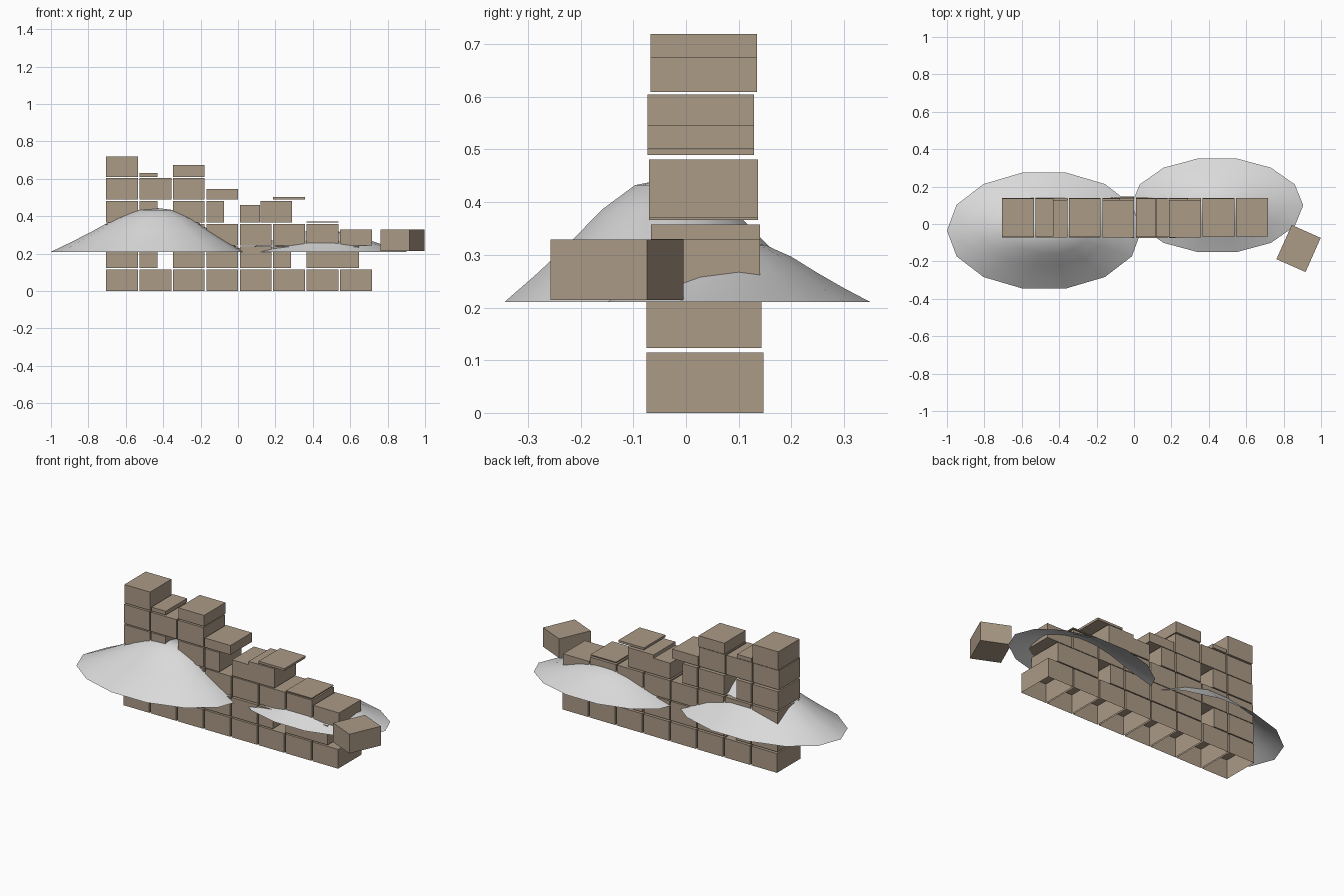
import bpy, bmesh
from math import cos, sin, pi, radians
from mathutils import Matrix, Vector

cube = bpy.data.objects.get("Cube")
if cube:
    bpy.data.objects.remove(cube)


def material(name, rgb):
    m = bpy.data.materials.new(name)
    m.use_nodes = True
    m.diffuse_color = (*rgb, 1)
    m.node_tree.nodes["Principled BSDF"].inputs["Base Color"].default_value = (*rgb, 1)
    return m


stone = material("tan stone", (0.41, 0.325, 0.24))
snow = material("pale snow", (0.70, 0.70, 0.70))


def add_object(name, bm, mat):
    bmesh.ops.recalc_face_normals(bm, faces=bm.faces)
    mesh = bpy.data.meshes.new(name)
    bm.to_mesh(mesh)
    bm.free()
    mesh.materials.append(mat)
    ob = bpy.data.objects.new(name, mesh)
    bpy.context.collection.objects.link(ob)
    return ob


def brick(name, center, size, turn=0, open_bottom=False):
    bm = bmesh.new()
    bmesh.ops.create_cube(bm, size=1, matrix=Matrix.Diagonal((*size, 1)))
    if open_bottom:
        base = [f for f in bm.faces if f.calc_center_median().z < -size[2] * 0.4]
        bmesh.ops.delete(bm, geom=base, context='FACES_ONLY')
    ob = add_object(name, bm, stone)
    ob.location = center
    ob.rotation_euler.z = radians(turn)


def mound(name, center, radii, height, shift):
    # Rings from the rim up to the summit, leaning toward the shift
    profile = [(1, 0), (0.8, 0.23), (0.6, 0.48), (0.4, 0.75), (0.2, 0.945)]
    bm = bmesh.new()
    cx, cy, cz = center
    rings = []
    for t, h in profile:
        rings.append([bm.verts.new((cx + shift * h + radii[0] * t * cos(2 * pi * i / 14),
                                    cy + radii[1] * t * sin(2 * pi * i / 14),
                                    cz + height * h)) for i in range(14)])
    top = bm.verts.new((cx + shift, cy, cz + height))
    for i in range(14):
        j = (i + 1) % 14
        for a, b in zip(rings, rings[1:]):
            bm.faces.new((a[i], a[j], b[j], b[i]))
        bm.faces.new((rings[-1][i], rings[-1][j], top))
    ob = add_object(name, bm, snow)
    # The open shell keeps its outside facing up
    if ob.data.polygons[0].normal.z < 0:
        ob.data.flip_normals()
    for p in ob.data.polygons:
        p.use_smooth = True


# Wall courses: base height, front y, back y, then (column, width, height)
W, H, HALF, PITCH = 0.17, 0.115, 0.095, 0.1786
courses = [
    (0.0, -0.075, 0.147, [(c, W, H) for c in range(8)]),
    (0.123, -0.075, 0.143, [(0, W, H), (1, HALF, H), (2, W, H), (3, W, H), (4, W, H),
                            (5, HALF, H), (6, 0.11, H), (6.615, W, H)]),
    (0.243, -0.066, 0.14, [(c, W, H) for c in range(7)] + [(7, W, 0.087)]),
    (0.366, -0.07, 0.137, [(0, W, H), (1, HALF, H), (2, W, H), (3, HALF, H),
                           (4, 0.109, 0.095), (4.615, W, H), (6, W, 0.006)]),
    (0.489, -0.073, 0.129, [(0, W, H), (1, W, H), (2, W, H), (3, W, 0.056), (5, W, 0.013)]),
    (0.609, -0.067, 0.135, [(0, W, 0.11), (1, HALF, 0.023), (2, W, 0.066)]),
]
for row, (z, y0, y1, bricks) in enumerate(courses):
    for n, (col, w, h) in enumerate(bricks):
        x = -0.705 + col * PITCH + w / 2
        brick(f"wall_brick_{row}_{n}", (x, (y0 + y1) / 2, z + h / 2),
              (w, y1 - y0, h), open_bottom=row == 0)

# Fallen brick lying beside the wall
brick("fallen_brick", (0.88, -0.131, 0.272), (W, 0.2, H), turn=-24)

# Drifts heaped against the wall
mound("large_drift", (-0.48, -0.035, 0.21), (0.52, 0.318), 0.235, 0.04)
mound("small_drift", (0.445, 0.1, 0.21), (0.46, 0.257), 0.115, 0)
